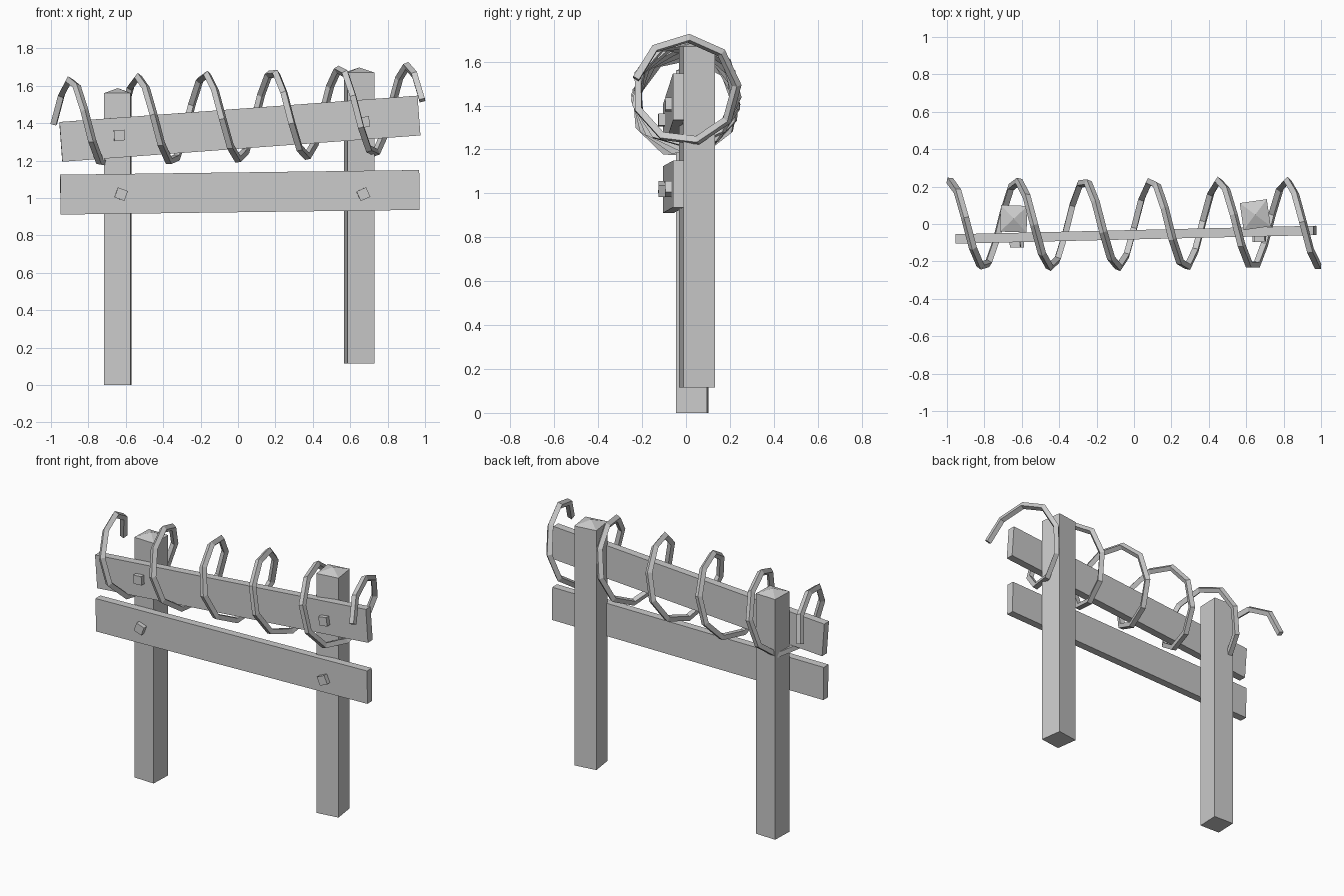
import bpy, bmesh
from math import sin, cos, pi, radians
from mathutils import Matrix, Euler

if "Cube" in bpy.data.objects:
    bpy.data.objects.remove(bpy.data.objects["Cube"])


def finish(name, bm, loc, rot):
    mesh = bpy.data.meshes.new(name)
    bmesh.ops.recalc_face_normals(bm, faces=bm.faces)
    bm.to_mesh(mesh)
    bm.free()
    ob = bpy.data.objects.new(name, mesh)
    bpy.context.collection.objects.link(ob)
    ob.location = loc
    ob.rotation_euler = Euler([radians(a) for a in rot])
    return ob


def box(name, size, loc, rot):
    bm = bmesh.new()
    bmesh.ops.create_cube(bm, size=1, matrix=Matrix.Diagonal((*size, 1)))
    return finish(name, bm, loc, rot)


def post(name, x, y, z, width, height, tip, turn):
    # square post with a low pyramid cap
    bm = bmesh.new()
    bmesh.ops.create_cube(bm, size=1, matrix=Matrix.Translation((0, 0, height / 2))
                          @ Matrix.Diagonal((width, width, height, 1)))
    top = max(bm.faces, key=lambda f: f.calc_center_median().z)
    center = bmesh.ops.poke(bm, faces=[top])["verts"][0]
    center.co.z += tip
    finish(name, bm, (x, y, z), (0, 0, turn))


# posts
post("left_post", -0.643, 0.028, 0, 0.142, 1.56, 0.027, -2)
post("right_post", 0.648, 0.05, 0.115, 0.146, 1.555, 0.027, 8)

# boards: slightly skewed across the posts
BOARD_Y, SLOPE = -0.057, 0.0235
for name, z, tilt in (("lower_board", 1.03, -0.75), ("upper_board", 1.37, -4.2)):
    box(name, (1.92, 0.05, 0.213), (0.01, BOARD_Y, z), (0, tilt, 1.35))

# square bolt heads
for name, x, z, tilt in (("upper_left_bolt", -0.635, 1.335, -3),
                         ("lower_left_bolt", -0.625, 1.02, 20),
                         ("lower_right_bolt", 0.67, 1.02, -24),
                         ("upper_right_bolt", 0.675, 1.405, -8)):
    box(name, (0.056, 0.04, 0.056), (x, BOARD_Y + SLOPE * x - 0.034, z), (0, tilt, 1.35))

# coiled wire around the upper board
STEPS, TURNS, RADIUS = 48, 5.47, 0.232
curve = bpy.data.curves.new("wire_coil", "CURVE")
curve.dimensions = "3D"
curve.bevel_depth = 0.022
curve.bevel_resolution = 0
curve.use_fill_caps = True
spline = curve.splines.new("POLY")
spline.points.add(STEPS)
for i, p in enumerate(spline.points):
    t = i / STEPS
    a = 2 * pi * TURNS * t
    x = -0.985 + 1.97 * t
    p.co = (x, RADIUS * cos(a), 1.437 + 0.042 * x + RADIUS * sin(a), 1)
coil = bpy.data.objects.new("wire_coil", curve)
bpy.context.collection.objects.link(coil)
bpy.context.view_layer.objects.active = coil
coil.select_set(True)
bpy.ops.object.convert(target="MESH")
for poly in bpy.context.object.data.polygons:
    poly.use_smooth = False
